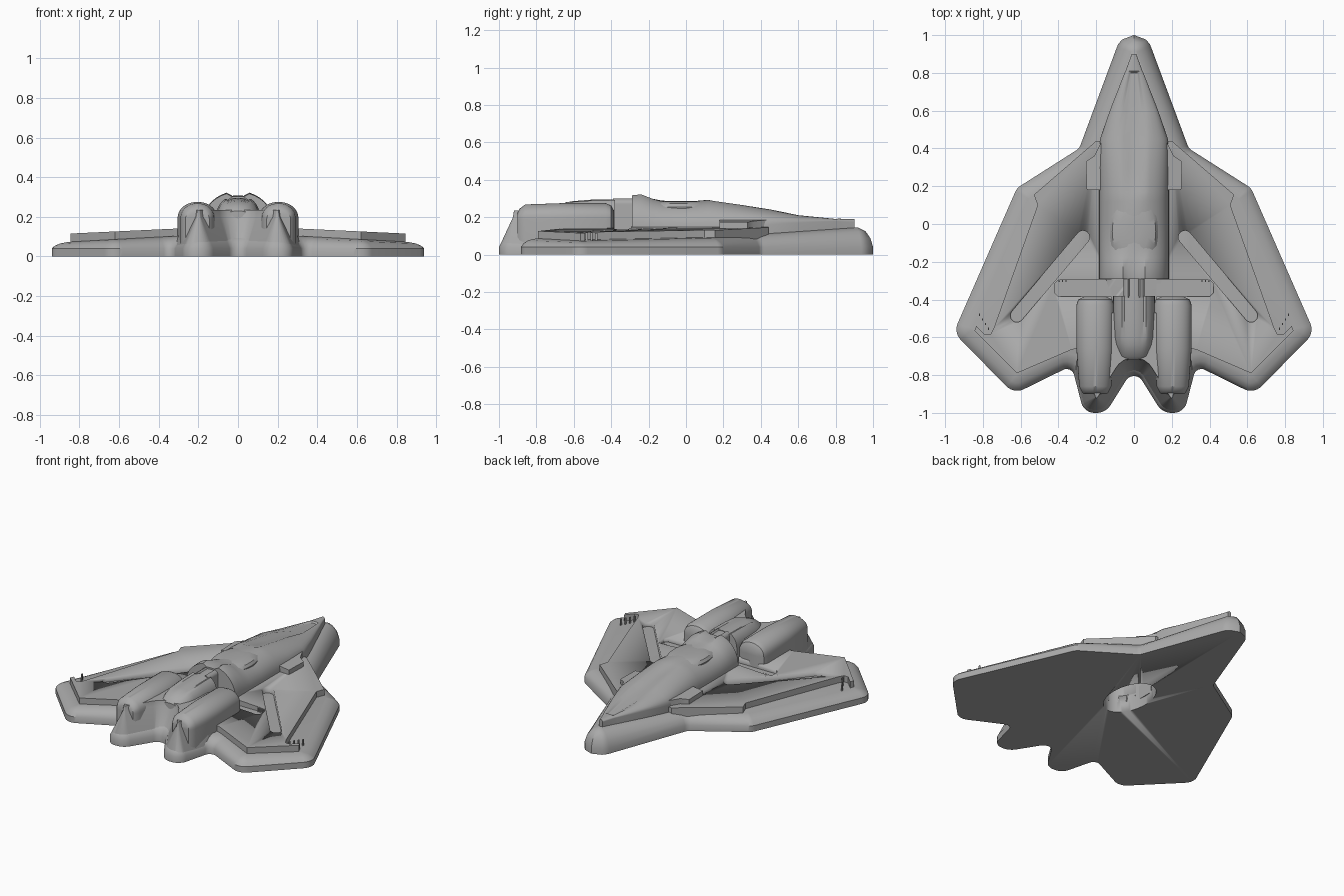
import bpy
import math
from mathutils import Vector

if "Cube" in bpy.data.objects:
    bpy.data.objects.remove(bpy.data.objects["Cube"], do_unlink=True)

grey = bpy.data.materials.new("plain_grey")
grey.use_nodes = True
grey.diffuse_color = (0.4, 0.4, 0.4, 1)
grey.node_tree.nodes["Principled BSDF"].inputs["Base Color"].default_value = (0.4, 0.4, 0.4, 1)


def loft(name, rings, angle=35):
    """Skin a closed solid through equally sized rings of points."""
    n = len(rings[0])
    verts = [p for ring in rings for p in ring]
    faces = [tuple(reversed(range(n))), tuple(range(len(verts) - n, len(verts)))]
    for k in range(len(rings) - 1):
        a, b = k * n, (k + 1) * n
        faces += [(a + i, a + (i + 1) % n, b + (i + 1) % n, b + i) for i in range(n)]
    mesh = bpy.data.meshes.new(name)
    mesh.from_pydata(verts, [], faces)
    mesh.materials.append(grey)
    obj = bpy.data.objects.new(name, mesh)
    bpy.context.collection.objects.link(obj)
    bpy.ops.object.select_all(action='DESELECT')
    obj.select_set(True)
    bpy.context.view_layer.objects.active = obj
    bpy.ops.object.mode_set(mode='EDIT')
    bpy.ops.mesh.select_all(action='SELECT')
    bpy.ops.mesh.normals_make_consistent(inside=False)
    bpy.ops.object.mode_set(mode='OBJECT')
    bpy.ops.object.shade_smooth_by_angle(angle=math.radians(angle))
    return obj


def mirrored(half):
    """Close a right-hand outline with its left-hand reflection."""
    return half + [(-x, y, r) for x, y, r in reversed(half) if x > 0]


def outline(corners, inset=0.0, steps=7):
    """Counterclockwise polygon, inset and then filleted at each corner."""
    pts = [Vector(c[:2]) for c in corners]
    n = len(pts)
    moved, radii = [], []
    for i in range(n):
        d1 = (pts[i] - pts[i - 1]).normalized()
        d2 = (pts[(i + 1) % n] - pts[i]).normalized()
        n1, n2 = Vector((-d1.y, d1.x)), Vector((-d2.y, d2.x))
        moved.append(pts[i] + inset * (n1 + n2) / (1 + n1.dot(n2)))
        turn = d1.x * d2.y - d1.y * d2.x
        radii.append(max(corners[i][2] - math.copysign(inset, turn), 0.008))
    out = []
    for i in range(n):
        p, a, b = moved[i], moved[i - 1] - moved[i], moved[(i + 1) % n] - moved[i]
        room = 0.48 * min(a.length, b.length)
        a.normalize()
        b.normalize()
        half = a.angle(b) / 2
        t = min(radii[i] / math.tan(half), room)
        r = t * math.tan(half)
        centre = p + (a + b).normalized() * (r / math.sin(half))
        s, e = p + a * t - centre, p + b * t - centre
        for k in range(steps):
            f = k / (steps - 1)
            out.append(centre + (s * (1 - f) + e * f).normalized() * r)
    return out


def prism(name, pts, low, high):
    top = high if callable(high) else (lambda x, y: high)
    return loft(name, [[(x, y, low) for x, y in pts], [(x, y, top(x, y)) for x, y in pts]])


def arch(y, w, edge, h, floor, cx=0.0, groove=0.0):
    """Domed cross-section with upright sides and an optional spine groove."""
    ring = [(cx + w, y, floor)]
    for k in range(21):
        a = math.pi * k / 20
        x = w * math.cos(a)
        z = edge + (h - edge) * math.sin(a) ** 0.9
        if abs(x) < min(0.05, w * 0.5):
            z -= groove
        ring.append((cx + x, y, z))
    return ring + [(cx - w, y, floor)]


def cut(target, cutter):
    mod = target.modifiers.new("cut", 'BOOLEAN')
    mod.operation = 'DIFFERENCE'
    mod.solver = 'EXACT'
    mod.object = cutter
    cutter.hide_render = True
    cutter.hide_set(True)


def oval(rx, ry, cy, n=48):
    return [(rx * math.cos(2 * math.pi * i / n), cy + ry * math.sin(2 * math.pi * i / n))
            for i in range(n)]


# Hull skirt: upright rim, then a rounded shoulder
tail = [(0, -.76, .05), (.15, -1, .085), (.265, -1, .08), (.33, -.75, .04)]
hull = mirrored(tail + [(.635, -.9, .08), (.955, -.575, .08), (.62, .19, .07),
                        (.29, .4, .05), (0, 1.18, .096)])


def shoulder(x, y):
    return .12 - .055 * abs(x) + .025 * min(max((y - .4) / .3, 0), 1)


rings = [[(x, y, z) for x, y in outline(hull)] for z in (0, .04)]
for inset, f in ((.015, .45), (.04, .8), (.08, 1)):
    rings.append([(x, y, .04 + f * (shoulder(x, y) - .04)) for x, y in outline(hull, inset)])
hull_skirt = loft("hull_skirt", rings)

# Tail block with its sloping twin points
block = mirrored(tail + [(.335, -.39, .03)])
loft("tail_block", [[(x, y, z) for x, y in outline(block, i)]
                    for i, z in ((.001, .02), (.001, .04), (.075, .2), (.08, .235))], 25)

# Central fuselage
stations = [(.9, .012, .175, .19, 0), (.81, .045, .178, .192, 0), (.8, .05, .178, .193, .01),
            (.6, .128, .17, .215, .012), (.45, .18, .16, .245, .014), (.3, .185, .15, .27, .014),
            (.17, .185, .14, .29, .012), (.12, .185, .14, .293, 0), (0, .185, .14, .282, 0),
            (-.12, .185, .14, .288, 0), (-.18, .185, .14, .306, .01), (-.24, .185, .14, .33, .022),
            (-.29, .185, .14, .325, .022)]
fuselage = loft("fuselage", [arch(y, w, e, h, .07, 0, g) for y, w, e, h, g in stations])

# Oval canopy and the hollow below it
cap = [(1, .24), (1, .255), (.9, .272), (.6, .284), (.25, .287)]
loft("canopy", [[(x, y, z) for x, y in oval(.128 * s, .205 * s, -.04)] for s, z in cap])
hollow = prism("hollow_cutter", oval(.125, .2, -.04), -.1, .245)
cut(hull_skirt, hollow)
cut(fuselage, hollow)

# Rear spine between the engines
loft("spine_bridge", [arch(y, .055, .27, .305, .1, 0, .012) for y in (-.28, -.39)])
rear = [(-.38, .11, .2, .31), (-.5, .11, .2, .308), (-.6, .105, .2, .3), (-.64, .1, .2, .28),
        (-.7, .08, .2, .255), (-.72, .06, .2, .23)]
loft("rear_spine", [arch(y, w, e, h, .12, 0, .014 if y > -.63 else 0) for y, w, e, h in rear])

# Right-hand shapes, repeated on the left
plate_shape = [(.12, -.62), (.33, -.665), (.62, -.79), (.845, -.565), (.835, -.54), (.815, -.56),
               (.79, -.585), (.76, -.585), (.742, -.55), (.51, .1), (.53, .155), (.2, .44), (.12, .44)]
ledge_shape = [(.13, .18), (.25, .18), (.255, .33), (.21, .36), (.15, .48), (.13, .48)]
engine = [(-.385, .06, .19, .235), (-.4, .09, .19, .262), (-.43, .1, .19, .275),
          (-.66, .1, .19, .275), (-.86, .085, .19, .268), (-.89, .07, .19, .245), (-.9, .06, .19, .225)]


def wing_top(x, y):
    return .155 - .047 * abs(x)


for side, label in ((1, "left"), (-1, "right")):
    # Raised wing plate
    plate = prism(label + "_wing_plate", [(side * x, y) for x, y in plate_shape], .06, wing_top)

    # Slanted slot with round ends
    a, b, r = Vector((.27, -.07)), Vector((.62, -.485)), .035
    base = math.atan2(b.y - a.y, b.x - a.x) + math.pi / 2
    slot = [c + r * Vector((math.cos(base + s + math.pi * k / 8), math.sin(base + s + math.pi * k / 8)))
            for c, s in ((a, 0), (b, math.pi)) for k in range(9)]
    cut(plate, prism(label + "_slot_cutter", [(side * p.x, p.y) for p in slot], .1, .3))

    # Cross channel behind the fuselage
    channel = [(.05, -.385), (.4, -.385), (.42, -.365), (.42, -.315), (.4, -.295), (.05, -.295)]
    cut(plate, prism(label + "_channel_cutter", [(side * x, y) for x, y in channel], .11, .3))

    # Engine cowl
    loft(label + "_engine_cowl", [arch(y, w, e, h, .06, side * .205) for y, w, e, h in engine])

    # Shoulder ledge beside the nose
    prism(label + "_shoulder_ledge", [(side * x, y) for x, y in ledge_shape], .06,
          lambda x, y: .19 - .13 * (abs(x) - .13))

    # Small teeth at the wing tip and in the channel
    spots = [(.77 + .016 * k, -.555 + .025 * k) for k in range(4)]
    spots += [(.36 + .018 * k, -.3) for k in range(3)]
    for k, (x, y) in enumerate(spots):
        square = [(side * (x + dx), y + dy) for dx, dy in
                  ((-.003, -.006), (.003, -.006), (.003, .006), (-.003, .006))]
        prism(f"{label}_tooth_{k + 1}", square, .06, wing_top)
